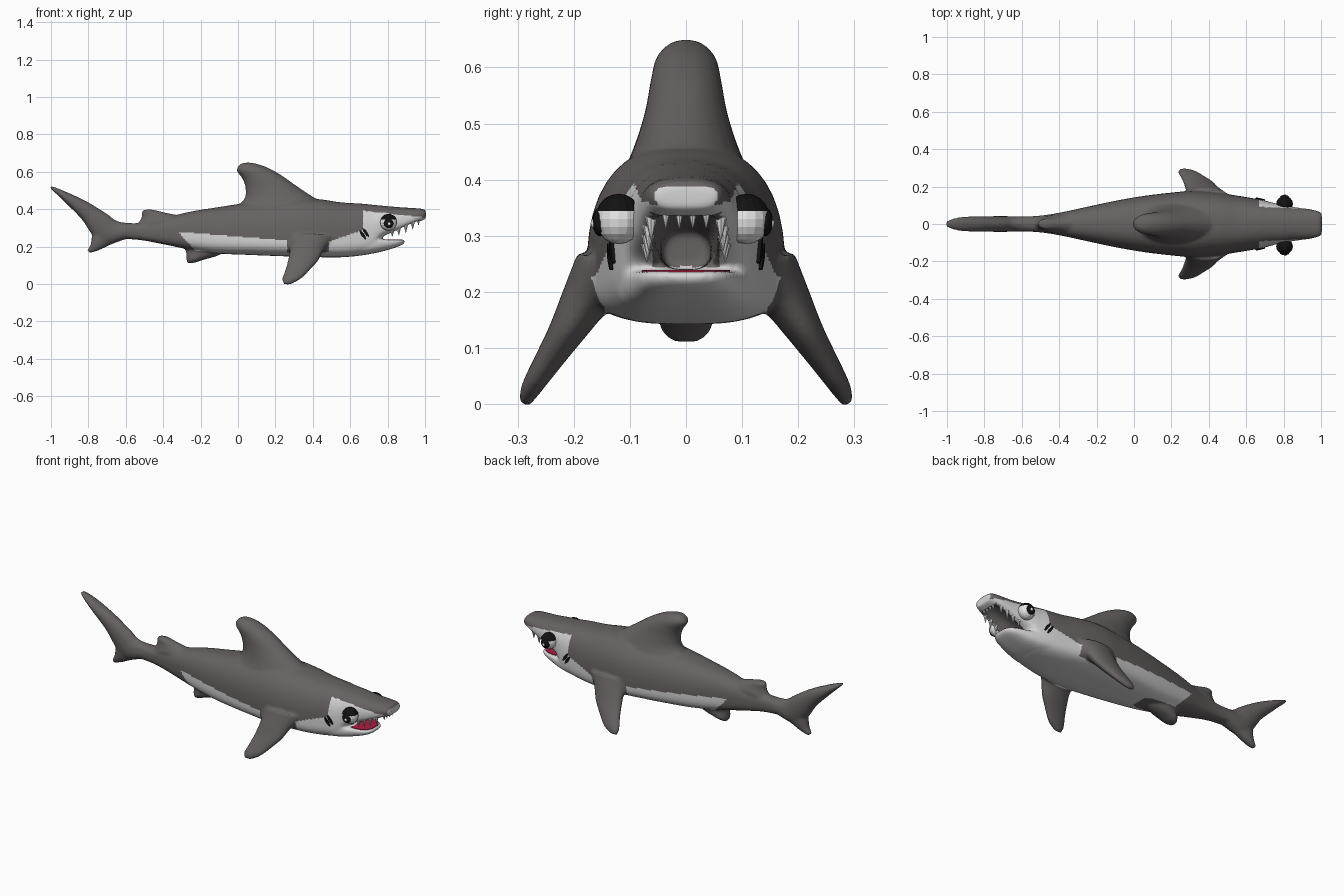
import bpy, bmesh, math
from mathutils import Vector, Matrix
from mathutils.bvhtree import BVHTree

if "Cube" in bpy.data.objects:
    bpy.data.objects.remove(bpy.data.objects["Cube"])


def material(name, rgb):
    m = bpy.data.materials.new(name)
    m.diffuse_color = (*rgb, 1)
    m.use_nodes = True
    m.node_tree.nodes["Principled BSDF"].inputs["Base Color"].default_value = m.diffuse_color
    return m


GREY = material("back_grey", (0.135, 0.122, 0.120))
PALE = material("belly_pale", (0.66, 0.66, 0.66))
WHITE = material("eye_tooth_white", (0.80, 0.80, 0.80))
BLACK = material("black", (0.006, 0.006, 0.006))
RED = material("mouth_red", (0.40, 0.012, 0.05))


def make(name, bm, mats, smooth=True):
    bmesh.ops.recalc_face_normals(bm, faces=bm.faces)
    me = bpy.data.meshes.new(name)
    bm.to_mesh(me)
    bm.free()
    for m in mats:
        me.materials.append(m)
    me.polygons.foreach_set("use_smooth", [smooth] * len(me.polygons))
    ob = bpy.data.objects.new(name, me)
    bpy.context.collection.objects.link(ob)
    return ob


def resample(rows, n=5):
    """Catmull-Rom through the station rows."""
    out = []
    for i in range(len(rows) - 1):
        quad = zip(rows[max(i - 1, 0)], rows[i], rows[i + 1], rows[min(i + 2, len(rows) - 1)])
        quad = list(quad)
        for k in range(n):
            t = k / n
            out.append([b + 0.5 * t * (c - a + t * (2*a - 5*b + 4*c - d + t * (3*(b - c) + d - a)))
                        for a, b, c, d in quad])
    return out + [list(rows[-1])]


def loft(name, rings):
    bm = bmesh.new()
    vs = [[bm.verts.new(p) for p in r] for r in rings]
    n = len(vs[0])
    for a, b in zip(vs, vs[1:]):
        for i in range(n):
            bm.faces.new((a[i], a[(i + 1) % n], b[(i + 1) % n], b[i]))
    bm.faces.new(vs[0])
    bm.faces.new(vs[-1])
    return make(name, bm, [GREY, PALE])


def hull(name, rows, up=0.8, low=0.65, n=40):
    """Stations: x, bottom, top, half width, height fraction of the widest line."""
    rings = []
    for x, zb, zt, w, f in resample(rows):
        zm, ring = zb + f * (zt - zb), []
        for i in range(n):
            a = 2 * math.pi * (i + 0.5) / n
            c, s = math.cos(a), math.sin(a)
            e = up if s > 0 else low
            ring.append((x, w * math.copysign(abs(c) ** e, c),
                         zm + (zt - zm if s > 0 else zm - zb) * math.copysign(abs(s) ** e, s)))
        rings.append(ring)
    return loft(name, rings)


def fin(name, rows, normal=(0, 1, 0), n=24):
    """Stations: leading point, trailing point, half thickness."""
    rings, nrm = [], Vector(normal)
    for r in resample(rows):
        lead, trail = Vector(r[0:3]), Vector(r[3:6])
        rings.append([(lead + trail) / 2 + (lead - trail) / 2 * math.cos(2 * math.pi * i / n)
                      + nrm * r[6] * math.sin(2 * math.pi * i / n) for i in range(n)])
    return loft(name, rings)


def mid_fin(name, rows):
    return fin(name, [(a, 0, b, c, 0, d, h) for a, b, c, d, h in rows])


def apply(ob, kind, **props):
    bpy.context.view_layer.objects.active = ob
    m = ob.modifiers.new(kind, kind)
    for k, v in props.items():
        setattr(m, k, v)
    bpy.ops.object.modifier_apply(modifier=m.name)


# Trunk with snout, and the throat carved out of it
body = hull("body", [
    (-.66, .245, .325, .038, .5), (-.52, .235, .327, .043, .5), (-.40, .213, .352, .060, .45),
    (-.25, .183, .388, .092, .42), (-.10, .163, .412, .124, .38), (.05, .156, .435, .150, .33),
    (.20, .150, .452, .168, .30), (.32, .146, .462, .177, .28), (.45, .143, .452, .167, .28),
    (.55, .143, .437, .152, .30), (.66, .153, .430, .134, .33), (.72, .170, .424, .120, .35),
    (.77, .245, .419, .107, .35), (.86, .285, .411, .090, .35), (.94, .322, .406, .079, .40),
    (.985, .340, .402, .068, .50), (1.004, .349, .393, .056, .50)])
throat = hull("throat_cutter", [
    (.60, .24, .31, .042, .5), (.72, .24, .32, .046, .5), (.80, .24, .33, .052, .5),
    (.87, .24, .348, .057, .5), (.93, .24, .360, .057, .5), (.965, .25, .358, .045, .5)])
apply(body, "BOOLEAN", operation="DIFFERENCE", object=throat, solver="EXACT")
bpy.data.objects.remove(throat)

# Lower jaw
parts = [hull("lower_jaw", [
    (.50, .150, .23, .135, .7), (.66, .156, .24, .126, .7), (.74, .167, .24, .112, .75),
    (.80, .182, .238, .095, .8), (.85, .198, .238, .078, .8), (.878, .210, .237, .058, .8),
    (.890, .220, .234, .035, .8)], up=0.45)]

# Fins on the centre line
parts.append(mid_fin("dorsal_fin", [
    (.50, .41, -.05, .38, .12), (.40, .467, .03, .45, .093), (.31, .527, .04, .51, .074),
    (.23, .583, .025, .56, .064), (.155, .624, .0, .595, .056), (.09, .645, -.007, .615, .042),
    (.05, .650, .012, .642, .02)]))
parts.append(mid_fin("tail_upper_lobe", [
    (-.55, .325, -.60, .24, .042), (-.64, .335, -.72, .21, .042), (-.70, .375, -.785, .27, .042),
    (-.80, .437, -.835, .345, .041), (-.90, .485, -.92, .432, .039), (-.97, .514, -.977, .487, .028),
    (-1.004, .525, -1.004, .512, .015)]))
parts.append(mid_fin("tail_lower_lobe", [
    (-.60, .24, -.74, .34, .04), (-.68, .21, -.778, .28, .034), (-.745, .180, -.787, .215, .025),
    (-.79, .166, -.808, .178, .013)]))
parts.append(mid_fin("rear_dorsal_fin", [
    (-.28, .36, -.54, .31, .05), (-.38, .380, -.517, .355, .032), (-.44, .394, -.514, .385, .026),
    (-.47, .399, -.508, .396, .015)]))
parts.append(mid_fin("anal_fin", [
    (-.04, .20, -.29, .21, .06), (-.10, .155, -.278, .17, .052), (-.19, .128, -.276, .135, .044),
    (-.225, .115, -.272, .110, .025)]))

# Pectoral fins, one on each side
for s in (-1, 1):
    parts.append(fin("pectoral_fin", [
        (.52, s*.13, .24, .25, s*.13, .24, .07), (.465, s*.175, .19, .275, s*.175, .19, .046),
        (.428, s*.215, .125, .266, s*.215, .125, .032), (.378, s*.25, .07, .250, s*.25, .07, .024),
        (.335, s*.276, .028, .236, s*.276, .028, .018), (.285, s*.289, 0, .242, s*.289, 0, .010)],
        normal=(0, .89, s * .46)))

# Fuse everything into one soft skin
bpy.ops.object.select_all(action="DESELECT")
for ob in parts + [body]:
    ob.select_set(True)
bpy.context.view_layer.objects.active = body
bpy.ops.object.join()
apply(body, "REMESH", mode="VOXEL", voxel_size=0.007)
apply(body, "SMOOTH", factor=0.5, iterations=7)


# Countershading: grey back and fins, pale belly and face
def is_pale(p, n):
    x, y, z = p.x, abs(p.y), p.z
    if .59 < x < .972 and y < .062 and .245 < z < .372:
        return False                                  # mouth lining
    if y > .2 or (.265 < x < .485 and y > .145):
        return False                                  # pectoral fins
    if x < -.03 and y < .07 and z < .160 - .1 * (x + .03):
        return False                                  # anal fin
    if x < .48:
        return x > -.32 + (.28 - z) * .9 and z < .278 - .08 * (x + .3)
    if x < .67:
        return z < .225 + .34 * (x - .48)
    return z < .392 - .11 * (x - .67) or (n.x > .75 and z < .385)


mesh = body.data
mesh.materials.clear()
for m in (GREY, PALE):
    mesh.materials.append(m)
for f in mesh.polygons:
    f.material_index = int(is_pale(f.center, f.normal))
    f.use_smooth = True

# Red mouth floor resting on the jaw
bm = bmesh.new()
edge = [(.70, .05), (.76, .074), (.80, .078), (.84, .070), (.868, .052), (.880, .028)]
bm.faces.new([bm.verts.new((x, y, .239)) for x, y in edge]
             + [bm.verts.new((x, -y, .239)) for x, y in reversed(edge)])
ext = bmesh.ops.extrude_face_region(bm, geom=bm.faces[:])
for v in ext["geom"]:
    if isinstance(v, bmesh.types.BMVert):
        v.co.z -= .009
make("mouth_floor", bm, [RED], smooth=False)

# Upper teeth: rows along both lips and across the front
spots = [(.965, y, .348, .034) for y in (-.036, -.012, .012, .036)]
for s in (-1, 1):
    spots += [(x, s * y, .268 + .46 * (x - .80), h) for x, y, h in
              ((.825, .070, .026), (.860, .068, .036), (.897, .066, .040), (.934, .062, .038))]
bm = bmesh.new()
for x, y, z, h in spots:
    bmesh.ops.create_cone(bm, cap_ends=True, segments=8, radius1=.013, radius2=.001, depth=h + .012,
                          matrix=Matrix.Translation((x, y, z - h / 2 + .006)) @ Matrix.Rotation(math.pi, 4, "X"))
make("upper_teeth", bm, [WHITE], smooth=False)


def ball(bm, centre, size, seg=16, rings=10):
    bmesh.ops.create_uvsphere(bm, u_segments=seg, v_segments=rings, radius=1,
                              matrix=Matrix.Translation(centre) @ Matrix.Diagonal((*size, 1)))


# Eyes with black lids, bulging pupils and glints; gill slits behind them
tree = BVHTree.FromPolygons([v.co for v in mesh.vertices], [f.vertices[:] for f in mesh.polygons])
for s, side, ey in ((-1, "right", .120), (1, "left", .108)):
    c = Vector((.805, s * ey, .330))
    bm = bmesh.new()
    ball(bm, c, (.045, .042, .045))
    for f in bm.faces:
        f.material_index = int(f.calc_center_median().z > c.z + .014)
    make(side + "_eye", bm, [WHITE, BLACK], smooth=False)
    bm = bmesh.new()
    ball(bm, c + Vector((0, s * .033, -.005)), (.026, .014, .026))
    make(side + "_pupil", bm, [BLACK])
    bm = bmesh.new()
    ball(bm, c + Vector((.003, s * .044, -.008)), (.009, .006, .009), 10, 6)
    make(side + "_glint", bm, [WHITE])

    bm = bmesh.new()
    for x0, z0 in ((.652, .285), (.668, .297)):
        last = None
        for k in range(7):
            t = k / 6
            x, z = x0 + .030 * t, z0 - .045 * t
            w = .002 + .0045 * math.sin(math.pi * t)
            pair = []
            for d in (-w, w):
                hit, nrm = tree.ray_cast(Vector((x + d, s, z + d * .5)), Vector((0, -s, 0)))[:2]
                pair.append(bm.verts.new(hit + nrm * .004))
            if last:
                bm.faces.new((last[0], last[1], pair[1], pair[0]))
            last = pair
    ribbon = make(side + "_gill_slits", bm, [BLACK], smooth=False)
    apply(ribbon, "SOLIDIFY", thickness=.006, offset=0)
